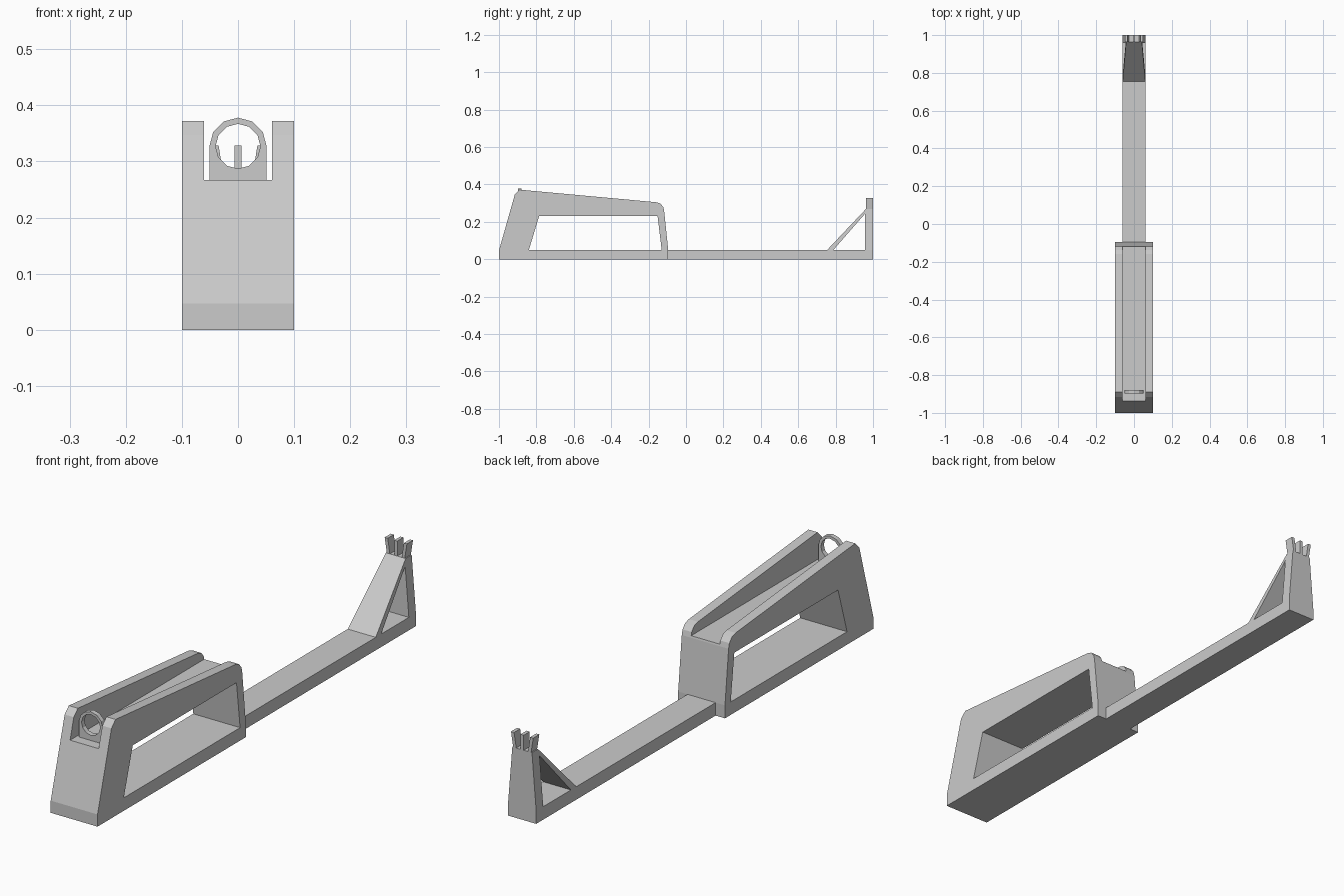
import bpy, bmesh, math

if "Cube" in bpy.data.objects:
    bpy.data.objects.remove(bpy.data.objects["Cube"], do_unlink=True)

GREY = (0.6, 0.6, 0.6, 1)
grey = bpy.data.materials.new("light grey")
grey.use_nodes = True
grey.diffuse_color = GREY
grey.node_tree.nodes["Principled BSDF"].inputs["Base Color"].default_value = GREY


def prism(name, loops, lo, hi, axis):
    """Fill outline loops (outer first, then holes) and extrude along an axis."""
    place = {"X": lambda a, b, d: (d, a, b), "Y": lambda a, b, d: (a, d, b)}[axis]
    bm = bmesh.new()
    edges = []
    for loop in loops:
        vs = [bm.verts.new(place(a, b, lo)) for a, b in loop]
        edges += [bm.edges.new((v, vs[i - 1])) for i, v in enumerate(vs)]
    bmesh.ops.triangle_fill(bm, edges=edges, use_beauty=True)
    geom = bmesh.ops.extrude_face_region(bm, geom=bm.faces[:], use_keep_orig=True)["geom"]
    top = [g for g in geom if isinstance(g, bmesh.types.BMVert)]
    bmesh.ops.translate(bm, verts=top, vec=place(0, 0, hi - lo))
    bmesh.ops.dissolve_limit(bm, angle_limit=0.001, verts=bm.verts[:], edges=bm.edges[:])
    bmesh.ops.recalc_face_normals(bm, faces=bm.faces[:])
    mesh = bpy.data.meshes.new(name)
    bm.to_mesh(mesh)
    bm.free()
    mesh.materials.append(grey)
    ob = bpy.data.objects.new(name, mesh)
    bpy.context.collection.objects.link(ob)
    return ob


def rect(a0, a1, b0, b1):
    return [(a0, b0), (a1, b0), (a1, b1), (a0, b1)]


FLOOR, BAR_TOP, POST_TOP = 0.267, 0.05, 0.27

# Handle body with a through window
outline = [(-1, 0), (-1, 0.047), (-0.915, 0.347), (-0.89, 0.372), (-0.16, 0.305),
           (-0.137, 0.298), (-0.122, 0.28), (-0.117, 0.26), (-0.095, 0.05), (-0.095, 0)]
window = [(-0.84, BAR_TOP), (-0.785, 0.232), (-0.152, 0.232), (-0.13, BAR_TOP)]
handle = prism("handle_body", [outline, window], -0.1, 0.1, "X")

# Open channel along the top of the handle
cutter = prism("channel_cutter", [rect(-1.1, 0, FLOOR, 0.5)], -0.061, 0.061, "X")
cutter.hide_render = True
cutter.hide_set(True)
cut = handle.modifiers.new("channel", "BOOLEAN")
cut.operation = "DIFFERENCE"
cut.solver = "EXACT"
cut.object = cutter

# Ring sight standing in the channel
def arc(radius, count):
    return [(radius * math.cos(math.radians(30 * i)),
             0.327 + radius * math.sin(math.radians(30 * i))) for i in range(count)]

prism("ring_sight", [arc(0.051, 7) + [(-0.051, FLOOR), (0.051, FLOOR)], arc(0.04, 12)],
      -0.898, -0.88, "Y")

# Long base bar
prism("base_bar", [rect(-0.095, 1, 0, BAR_TOP)], -0.06, 0.06, "X")

# Rear post and diagonal brace, narrowing towards the top
brace = [(0.755, BAR_TOP), (0.963, POST_TOP), (1, POST_TOP), (1, BAR_TOP),
         (0.957, BAR_TOP), (0.957, 0.243), (0.788, BAR_TOP)]
post = prism("rear_post", [brace], -0.06, 0.06, "X")
for v in post.data.vertices:
    v.co.x *= 1 - 0.3 * (v.co.z - BAR_TOP) / (POST_TOP - BAR_TOP)

# Three sight prongs, the outer two leaning outwards
for name, side in (("right_prong", -1), ("centre_prong", 0), ("left_prong", 1)):
    low, high, half = side * 0.031, side * 0.041, 0.0065
    prism(name, [[(low - half, POST_TOP - 0.005), (low + half, POST_TOP - 0.005),
                  (high + half, 0.328), (high - half, 0.328)]], 0.963, 1, "Y")
